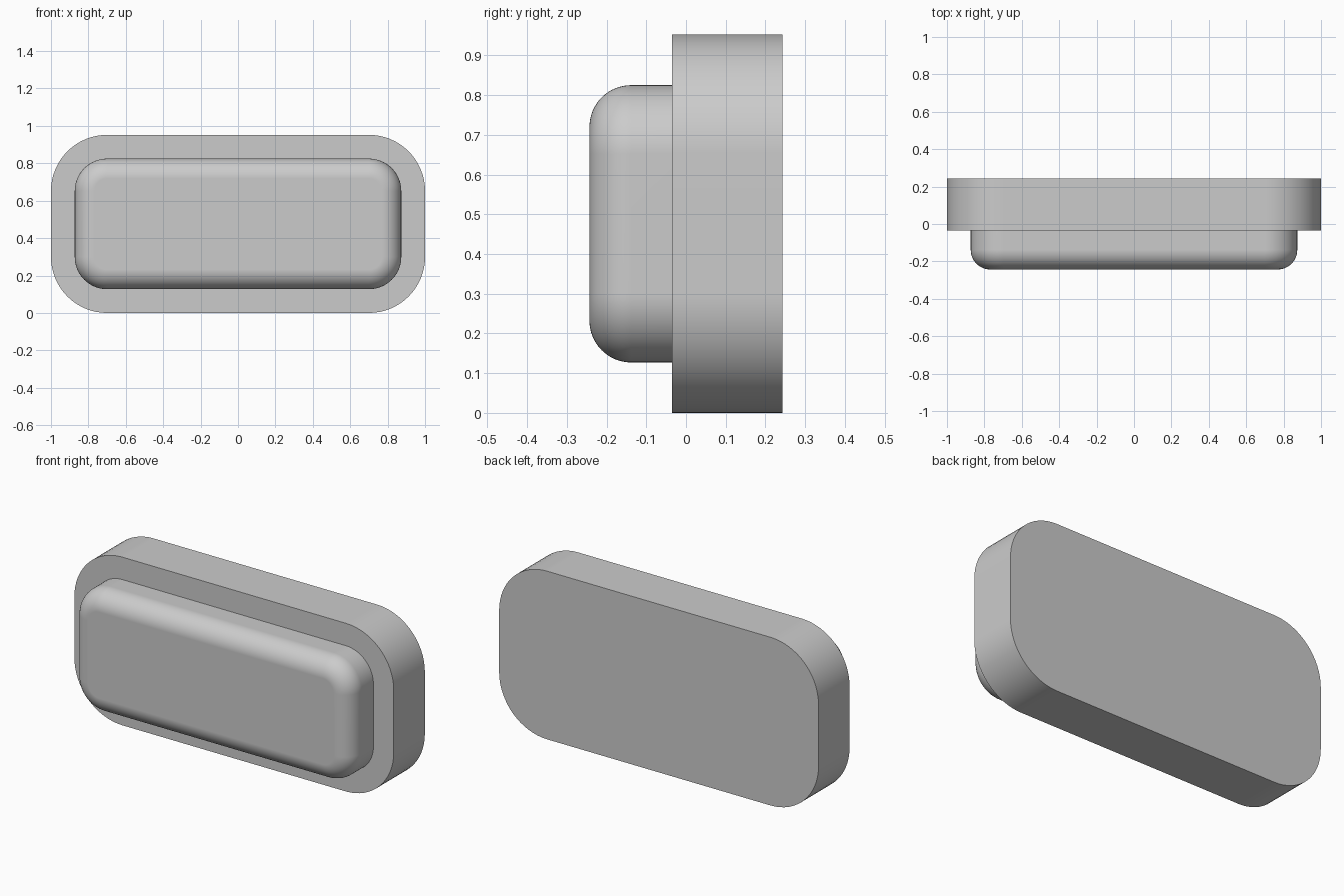
import bpy, bmesh, math

cube = bpy.data.objects.get("Cube")
if cube:
    bpy.data.objects.remove(cube, do_unlink=True)

grey = bpy.data.materials.new("plain_grey")
grey.use_nodes = True
colour = (0.6, 0.6, 0.6, 1)
grey.diffuse_color = colour
grey.node_tree.nodes["Principled BSDF"].inputs["Base Color"].default_value = colour

MID_Z = 0.476
STEPS = 16


def outline(half_x, half_z, radius):
    """Rounded rectangle in x and z, running around its four corners."""
    points = []
    for quarter, (sx, sz) in enumerate([(1, 1), (-1, 1), (-1, -1), (1, -1)]):
        for i in range(STEPS + 1):
            a = math.pi / 2 * (quarter + i / STEPS)
            points.append((sx * (half_x - radius) + radius * math.cos(a),
                           MID_Z + sz * (half_z - radius) + radius * math.sin(a)))
    return points


def rounded_block(name, half_x, half_z, radius, profile):
    """Stack inset outlines along y; profile holds (y, inset) from back to front."""
    bm = bmesh.new()
    rings = [[bm.verts.new((x, y, z)) for x, z in
              outline(half_x - inset, half_z - inset, radius - inset)]
             for y, inset in profile]
    n = len(rings[0])
    for a, b in zip(rings, rings[1:]):
        for i in range(n):
            j = (i + 1) % n
            bm.faces.new((a[i], a[j], b[j], b[i]))
    bm.faces.new(rings[0])
    bm.faces.new(rings[-1])
    bmesh.ops.recalc_face_normals(bm, faces=bm.faces)
    mesh = bpy.data.meshes.new(name)
    bm.to_mesh(mesh)
    bm.free()
    mesh.materials.append(grey)
    obj = bpy.data.objects.new(name, mesh)
    bpy.context.collection.objects.link(obj)
    bpy.ops.object.select_all(action="DESELECT")
    obj.select_set(True)
    bpy.context.view_layer.objects.active = obj
    bpy.ops.object.shade_smooth_by_angle(angle=math.radians(35))
    # Large flat faces keep their own normal next to the fillets
    weighted = obj.modifiers.new("flat_face_normals", "WEIGHTED_NORMAL")
    weighted.keep_sharp = True
    return obj


# Back plate with square edges
BACK, STEP, FRONT = 0.243, -0.035, -0.243
rounded_block("back_plate", 1.0, MID_Z, 0.3, [(BACK, 0), (STEP, 0)])

# Raised front panel with a filleted front edge
FILLET = 0.105
panel_profile = [(STEP + 0.01, 0)]
for k in range(STEPS + 1):
    t = math.pi / 2 * k / STEPS
    panel_profile.append((FRONT + FILLET * (1 - math.sin(t)),
                          FILLET * (1 - math.cos(t))))
rounded_block("front_panel", 0.873, 0.349, 0.173, panel_profile)
